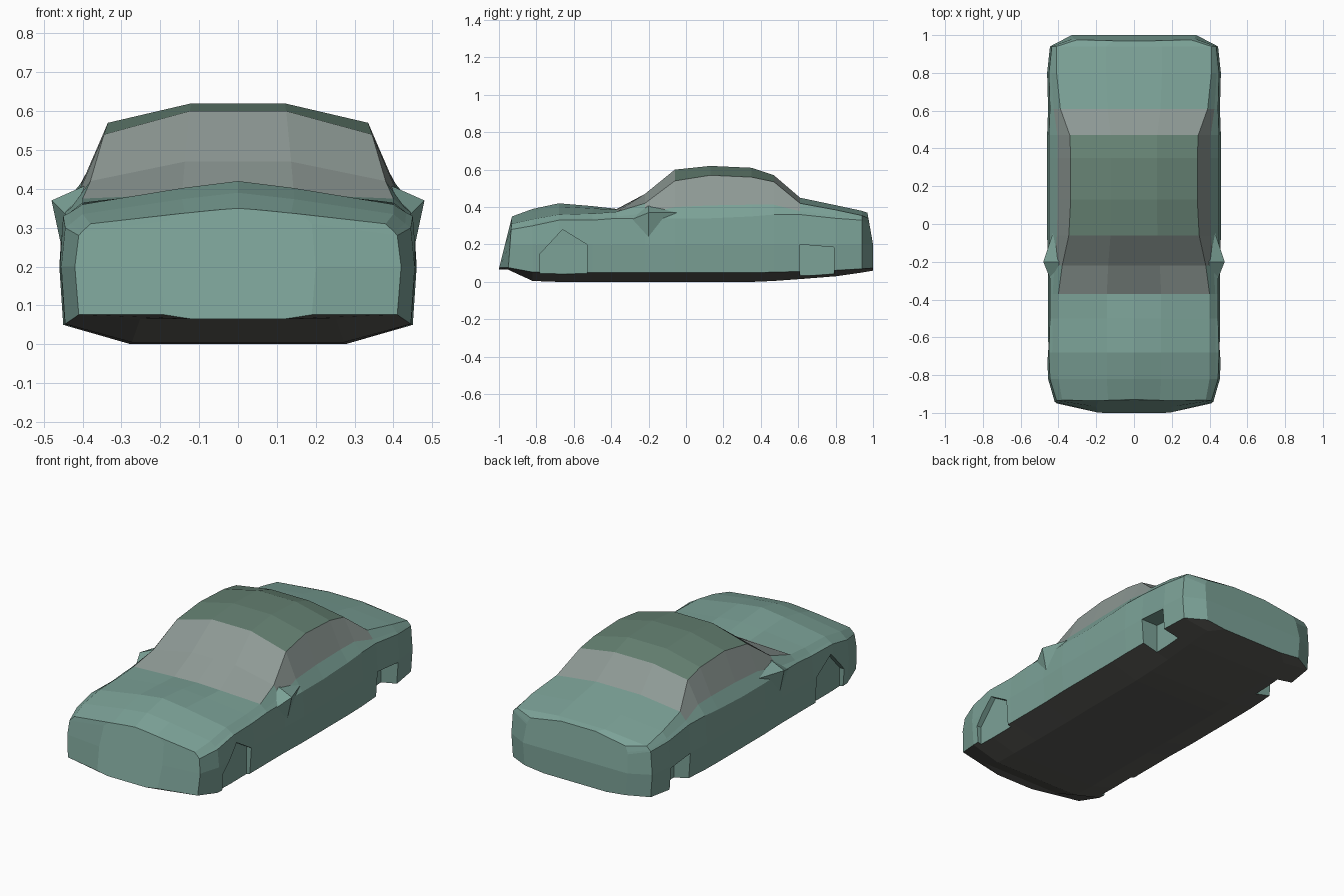
import bpy, bmesh
from mathutils import Vector

if "Cube" in bpy.data.objects:
    bpy.data.objects.remove(bpy.data.objects["Cube"])


def material(name, rgb):
    m = bpy.data.materials.new(name)
    m.diffuse_color = (*rgb, 1)
    m.use_nodes = True
    m.node_tree.nodes["Principled BSDF"].inputs["Base Color"].default_value = m.diffuse_color
    return m


PAINT = material("paint", (0.20, 0.36, 0.31))
ROOF = material("roof_paint", (0.13, 0.22, 0.17))
GLASS = material("window_grey", (0.27, 0.32, 0.30))
UNDER = material("underside_grey", (0.10, 0.10, 0.09))

# Stations along the car: y, floor z, half width, belt z, roof edge x, roof edge z, top z
STATIONS = [
    (-1.00, .065, .20, .31, .16, .335, .35),
    (-.95, .065, .42, .28, .38, .31, .35),
    (-.82, .005, .455, .30, .40, .335, .39),
    (-.68, 0, .46, .33, .40, .36, .42),
    (-.50, 0, .455, .33, .40, .365, .405),
    (-.37, 0, .455, .34, .40, .375, .39),
    (-.22, 0, .455, .34, .38, .42, .47),
    (-.06, 0, .46, .34, .345, .54, .60),
    (.13, 0, .46, .34, .335, .57, .62),
    (.35, 0, .46, .35, .335, .56, .61),
    (.47, .005, .46, .36, .34, .535, .57),
    (.61, .015, .455, .36, .39, .42, .45),
    (.80, .03, .46, .34, .41, .385, .41),
    (.94, .05, .445, .33, .41, .355, .38),
    (1.00, .06, .33, .30, .30, .34, .37),
]


def half_section(y, floor, w, belt, rx, rz, top):
    crown = top - 0.3 * (top - rz) if y < -0.3 else top
    pts = [(0, floor), (.6 * w, floor), (w - .01, .05 + .4 * floor), (w, .2), (w - .01, belt),
           (rx + .55 * (w - rx), belt + .3 * (rz - belt)), (rx, rz), (.36 * rx, crown), (0, top)]
    out = []
    for x, z in pts:
        lean = 0
        if y < -.93:        # sloping nose
            lean = (z - .07) / .28 * (-y - .93)
        elif y > .98:       # tail leans in at the top
            lean = -.03 * max(0, (z - .2) / .17)
        out.append(Vector((x, y + lean, z)))
    return out


def finish(bm, name, mats=()):
    bmesh.ops.recalc_face_normals(bm, faces=bm.faces)
    me = bpy.data.meshes.new(name)
    bm.to_mesh(me)
    bm.free()
    for m in mats:
        me.materials.append(m)
    ob = bpy.data.objects.new(name, me)
    bpy.context.collection.objects.link(ob)
    return ob


def surface_slot(strip, j):
    if strip < 2:
        return 3                                  # underside
    if strip == 5 and 6 <= j < 11:
        return 2                                  # side windows
    if strip >= 6:
        if 5 <= j < 7 or j == 10:
            return 2                              # windscreen and rear window
        if 7 <= j < 10:
            return 1                              # roof
    return 0


# Car body, lofted through mirrored sections
bm = bmesh.new()
rings = []
for s in STATIONS:
    half = half_section(*s)
    right = [bm.verts.new(p) for p in half]
    left = [v if v.co.x == 0 else bm.verts.new((-v.co.x, v.co.y, v.co.z)) for v in right]
    rings.append((right, left))
for j in range(len(rings) - 1):
    for side in (0, 1):
        a, b = rings[j][side], rings[j + 1][side]
        for i in range(8):
            f = bm.faces.new((a[i], a[i + 1], b[i + 1], b[i]))
            f.material_index = surface_slot(i, j)
for right, left in (rings[0], rings[-1]):         # nose and tail panels
    for i in range(8):
        quad = [right[i], right[i + 1], left[i + 1], left[i]]
        bm.faces.new(list(dict.fromkeys(quad)))
body = finish(bm, "car_body", (PAINT, ROOF, GLASS, UNDER))


# Wheel arches, cut from extruded outlines
def arch_cutter(outline, inner_x, sign):
    b = bmesh.new()
    inner = [b.verts.new((sign * inner_x, y, z)) for y, z in outline]
    outer = [b.verts.new((sign * .6, y, z)) for y, z in outline]
    n = len(outline)
    b.faces.new(inner)
    b.faces.new(outer)
    for i in range(n):
        k = (i + 1) % n
        b.faces.new((inner[i], inner[k], outer[k], outer[i]))
    ob = finish(b, "wheel_arch_cutter", (PAINT,))
    ob.hide_render = True
    return ob


FRONT = [(-.78, -.05), (-.78, .15), (-.66, .28), (-.53, .2), (-.53, -.05)]
REAR = [(.61, -.05), (.61, .2), (.79, .185), (.79, -.05)]
bpy.context.view_layer.objects.active = body
for outline, depth in ((FRONT, .425), (REAR, .35)):
    for sign in (1, -1):
        cutter = arch_cutter(outline, depth, sign)
        mod = body.modifiers.new("wheel_arch", 'BOOLEAN')
        mod.operation = 'DIFFERENCE'
        mod.solver = 'EXACT'
        mod.object = cutter
        bpy.ops.object.modifier_apply(modifier=mod.name)
        bpy.data.objects.remove(cutter)

# Faceted door mirrors
for sign, side in ((1, "right"), (-1, "left")):
    b = bmesh.new()
    for x, y, z in [(.48, -.2, .37), (.39, -.2, .41), (.45, -.2, .23),
                    (.44, -.30, .33), (.43, -.05, .37), (.40, -.2, .3)]:
        b.verts.new((sign * x, y, z))
    bmesh.ops.convex_hull(b, input=b.verts)
    finish(b, side + "_door_mirror", (PAINT,))
